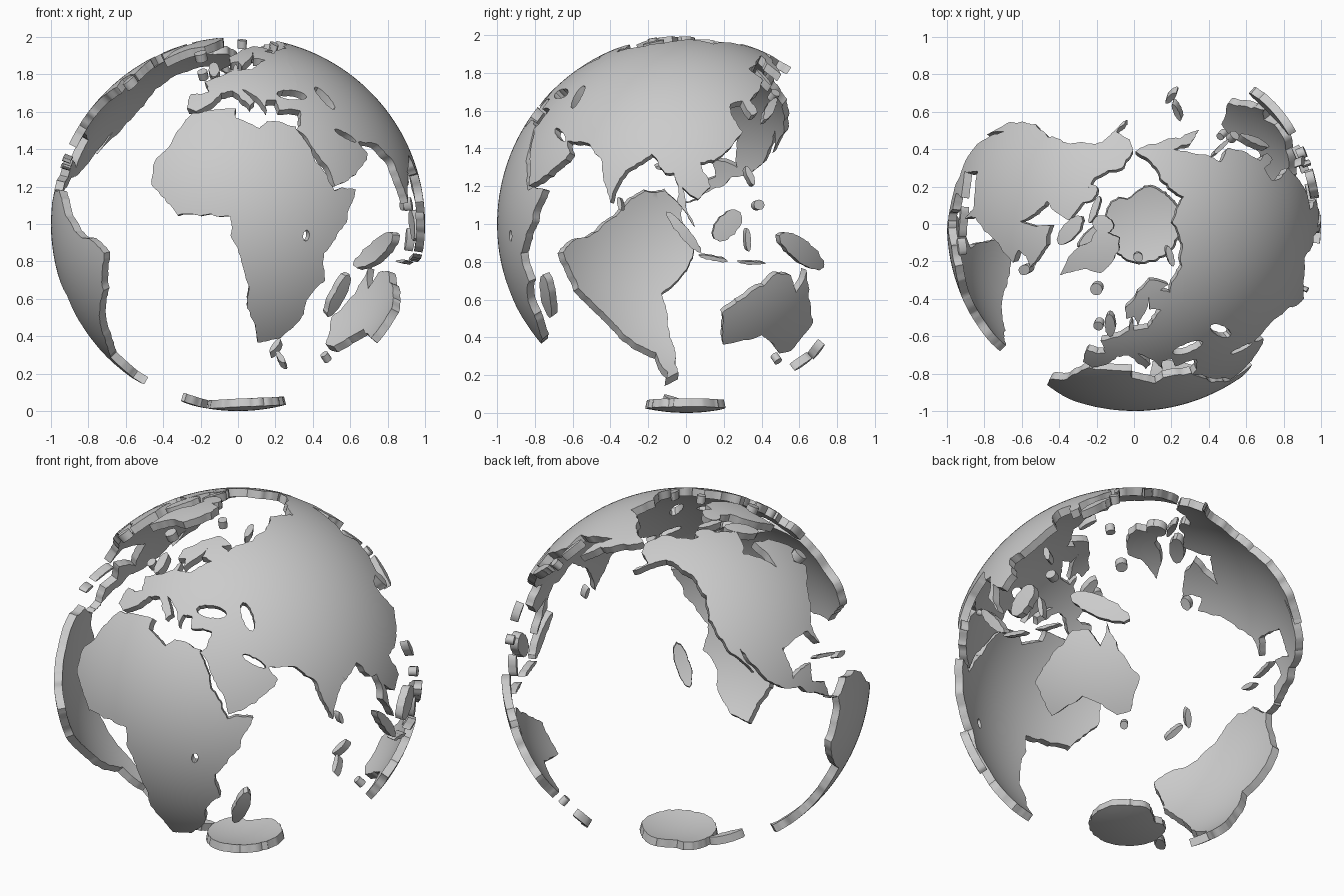
import bpy, bmesh, math, random
from mathutils import Vector
from mathutils.geometry import delaunay_2d_cdt

if "Cube" in bpy.data.objects:
    bpy.data.objects.remove(bpy.data.objects["Cube"])

random.seed(1)
INNER, STEP, GRID, MID_LON = 0.955, 0.025, 0.035, 11.3


def ball(a, b):
    return Vector((math.sin(a) * math.cos(b), -math.cos(a) * math.cos(b), math.sin(b)))


def unit(lon, lat):
    return ball(math.radians(lon - MID_LON), math.radians(lat))


def on_ball(v):
    """Final place on the globe: latitudes are slightly warped."""
    b = math.asin(max(-1, min(1, v.z)))
    return ball(math.atan2(v.x, -v.y), b + math.radians(2.8 * math.sin(2 * b) - 2.4 * math.cos(b)))


def coast(p, q):
    """Split a shore line with a repeatable ragged offset."""
    d = (p - q).length
    if d < STEP:
        return [p]
    m = (p + q) / 2
    random.seed(round((m.x * 7 + m.y * 13 + m.z * 29) * 1e5))
    k = 0.1 * min(d, 0.2)
    m = (m + Vector([random.uniform(-k, k) for _ in range(3)])).normalized()
    return coast(p, m) + coast(m, q)


def ring(points):
    v = [unit(*p) for p in points]
    return [c for i in range(len(v)) for c in coast(v[i - 1], v[i])]


def lens(lon1, lat1, lon2, lat2, half):
    """Leaf-shaped outline between two end points."""
    p, q = unit(lon1, lat1), unit(lon2, lat2)
    side = p.cross(q).normalized() * half
    n = 6
    v = []
    for i in range(2 * n):
        t = (1 - math.cos(math.pi * i / n)) / 2
        v.append((p.lerp(q, t) + side * math.sin(math.pi * i / n)).normalized())
    return [c for i in range(2 * n) for c in coast(v[i - 1], v[i])]


def within(p, lp):
    hit = False
    for i in range(len(lp)):
        a, b = lp[i - 1], lp[i]
        if (a.y > p.y) != (b.y > p.y) and p.x < a.x + (b.x - a.x) * (p.y - a.y) / (b.y - a.y):
            hit = not hit
    return hit


def land(name, shore, seas=()):
    """Curved plate with the given shore, minus inland seas."""
    c = sum(shore, Vector()).normalized()
    u = c.orthogonal().normalized()
    w = c.cross(u)
    # flatten stereographically, fill, then wrap back
    loops = [[Vector((v.dot(u), v.dot(w))) * (2 / (1 + v.dot(c))) for v in r] for r in (shore, *seas)]

    def dry(p):
        return within(p, loops[0]) and not any(within(p, s) for s in loops[1:])

    verts, edges = [], []
    for lp in loops:
        s, n = len(verts), len(lp)
        verts += lp
        edges += [(s + i, s + (i + 1) % n) for i in range(n)]
    xs, ys = [p.x for p in loops[0]], [p.y for p in loops[0]]
    for j in range(int((max(ys) - min(ys)) / GRID) + 1):
        for i in range(int((max(xs) - min(xs)) / GRID) + 1):
            p = Vector((min(xs) + (i + 0.5 * (j % 2)) * GRID, min(ys) + j * GRID))
            if dry(p):
                verts.append(p)
    co, _, tris = delaunay_2d_cdt(verts, edges, [], 0, 1e-6)[:3]
    bm = bmesh.new()
    top, low = [], []
    for p in co:
        k = p.length_squared / 4
        v = on_ball((u * p.x + w * p.y + c * (1 - k)) / (1 + k))
        top.append(bm.verts.new(v + Vector((0, 0, 1))))
        low.append(bm.verts.new(v * INNER + Vector((0, 0, 1))))
    rim = {}
    for t in tris:
        if dry((co[t[0]] + co[t[1]] + co[t[2]]) / 3):
            bm.faces.new([top[i] for i in t])
            bm.faces.new([low[i] for i in reversed(t)])
            for a, b in zip(t, list(t[1:]) + list(t[:1])):
                rim.setdefault(frozenset((a, b)), []).append((a, b))
    for e in rim.values():
        if len(e) == 1:
            a, b = e[0]
            bm.faces.new((top[b], top[a], low[a], low[b]))
    bmesh.ops.delete(bm, geom=[v for v in bm.verts if not v.link_faces], context='VERTS')
    me = bpy.data.meshes.new(name)
    bm.to_mesh(me)
    bm.free()
    ob = bpy.data.objects.new(name, me)
    bpy.context.collection.objects.link(ob)
    bpy.context.view_layer.objects.active = ob
    ob.select_set(True)
    bpy.ops.object.shade_smooth_by_angle(angle=math.radians(35))
    ob.select_set(False)


def isle(name, *span):
    land(name, lens(*span))


# Inland seas
black_sea = lens(28, 43, 41.5, 42, .035)
caspian = lens(48.5, 46, 52, 37, .032)
gulf = lens(48, 30, 56, 26, .018)
lake = lens(33, .5, 32.5, -2.6, .018)

# Continents
land("africa", ring([(-6, 35.8), (10.5, 37.3), (10.5, 34), (19, 30.4), (22, 32.8), (32.5, 31), (32.5, 30), (37.3, 20), (43, 11.5),
     (51.2, 11.8), (47, 3), (39, -6), (40.6, -14), (35, -20), (35, -24.5), (28, -33), (19, -34.7), (14.4, -22.5), (13.5, -12),
     (9, -1), (9, 4.3), (-7.6, 4.5), (-16.8, 13), (-16.5, 21), (-9.7, 30.5)]), [lake])
land("europe", ring([(36, 36.5), (60, 69), (44, 67), (39, 64.5), (33, 66.5), (41, 67), (27, 71), (14, 67.5), (5.2, 61.5), (7, 58),
     (11.5, 59), (13.5, 55.6), (18, 60), (23, 65.7), (21.5, 61), (29, 60), (22, 57), (19, 54.5), (11, 54.2), (10, 57.5), (8.5, 54),
     (1.7, 50.8), (-4.7, 48.4), (-1.3, 44), (-9, 43), (-9, 37.3), (-5, 36.2), (0, 39), (4, 43.3), (9, 44.2), (16, 38), (18, 40),
     (13, 45), (19.5, 41.5), (22.5, 36.6), (23, 40.5), (27, 40.5), (27.5, 36.8)]), [black_sea])
land("asia", ring([(36, 36.5), (34.5, 31.5), (32.5, 30), (35, 28.3), (43.3, 12.8), (52, 16), (59.8, 22.4), (57, 26), (67, 25),
     (72.7, 20.5), (77.5, 8.1), (80.2, 15), (90, 22), (94.5, 16.5), (97.5, 16.5), (98.5, 8.5), (104, 1.4), (100, 12.5), (105, 9),
     (109, 12.5), (106, 19.5), (114, 22.3), (121.5, 29), (119, 38.5), (124.5, 39.8), (126.3, 34.5), (129.3, 35.5), (128, 40),
     (140.3, 48.5), (137, 54), (155, 60), (163.5, 62), (156, 57), (156.7, 51), (163, 57.5), (190, 66), (170, 70), (130, 71.5),
     (104, 77.5), (72, 72), (60, 69)]), [black_sea, caspian, gulf])
land("north_america", ring([(-124, 48), (-132, 56), (-147, 60.8), (-165, 54.8), (-158, 58.7), (-166, 62), (-168, 65.7), (-156.5, 71.2),
     (-128, 70), (-94, 71), (-82, 68.5), (-93.5, 60), (-80, 51.3), (-78, 62.4), (-65, 60), (-56, 52), (-66, 49.5), (-61, 46),
     (-70.5, 42), (-76, 36), (-81, 31.5), (-80.4, 25.3), (-84, 30), (-97.3, 28), (-96, 18.8), (-87.5, 21.3), (-88.5, 16),
     (-83.3, 14.5), (-82, 9), (-77.5, 8), (-86, 11.5), (-94, 16), (-105.5, 20), (-114, 31), (-110, 23.2), (-120.6, 34.5),
     (-124.2, 40.5)]))
land("south_america", ring([(-77.5, 8), (-72, 12), (-61, 9.5), (-50, .5), (-35.2, -6), (-39, -17), (-48.5, -27), (-57, -37), (-65, -41),
     (-68.5, -51), (-66, -55), (-74.5, -51), (-73.5, -38), (-70.3, -18.5), (-76.3, -14), (-81.2, -5), (-77.5, 3)]))
land("australia", ring([(142.5, -10.7), (146, -19), (153.4, -27), (150, -37.5), (144, -38.7), (136, -34), (131, -31.5), (116, -35),
     (113.7, -24), (122, -18), (131, -11.8), (136.5, -12.2), (140, -17.5)]))
land("greenland", ring([(-72, 78.3), (-35, 83.5), (-18, 80), (-23, 70.5), (-40, 65.5), (-44, 60), (-53, 67), (-57, 75)]))

# Antarctica: a wavy cap with one bay, plus its peninsula
cap = []
for deg in range(0, 360, 15):
    r = 14 + 3.2 * math.cos(math.radians(deg)) - 4 * math.exp(-((deg - 100) / 18) ** 2)
    cap.append((deg + 90 + MID_LON, r - 90))
land("antarctica", ring(cap))
isle("antarctic_peninsula", -80, -79, -57, -68, .03)

# Islands: end points and half width
isle("madagascar", 49.5, -12, 45, -25.5, .04)
isle("great_britain", -4, 58.7, -.5, 50.7, .03)
isle("ireland", -8, 55, -8, 51.8, .028)
isle("iceland", -23.5, 65, -14, 65, .035)
isle("polar_island_west", 13, 78, 25, 80, .028)
isle("polar_island_long", 54, 71, 68, 77, .02)
isle("japan_main", 131, 33, 141.5, 41, .022)
isle("japan_north", 140.5, 42.5, 145, 43.5, .025)
isle("sakhalin", 143, 46, 142.5, 54, .013)
isle("sri_lanka", 80, 9.7, 81, 6, .012)
isle("philippines_north", 120.8, 18.5, 123, 13, .017)
isle("philippines_south", 122.5, 7.5, 126, 7.5, .025)
isle("borneo", 110, -2, 118, 5.5, .058)
isle("sumatra", 95.3, 5.6, 106, -5.8, .027)
isle("java", 105.3, -6.7, 114.4, -8.2, .012)
isle("sulawesi", 120.3, 1, 121, -5.5, .016)
isle("timor", 118, -8.6, 127, -8.8, .008)
isle("new_guinea", 131, -1, 150, -10, .055)
isle("tasmania", 146.5, -40.8, 147, -43.5, .024)
isle("new_zealand_north", 173.5, -35, 176.5, -41.2, .018)
isle("new_zealand_south", 173.5, -40.7, 167, -46.5, .018)
isle("cuba", -84.5, 22, -74.5, 20.3, .01)
isle("hispaniola", -74, 18.8, -68.5, 18.7, .013)
isle("newfoundland", -56, 51.5, -56, 47, .028)
isle("arctic_island_large", -64, 64, -87, 72.7, .045)
isle("arctic_island_north", -84, 76.6, -66, 83, .05)
isle("arctic_island_west", -124, 72.5, -102, 71, .04)
isle("arctic_island_row", -118, 75.5, -80, 75.3, .018)
